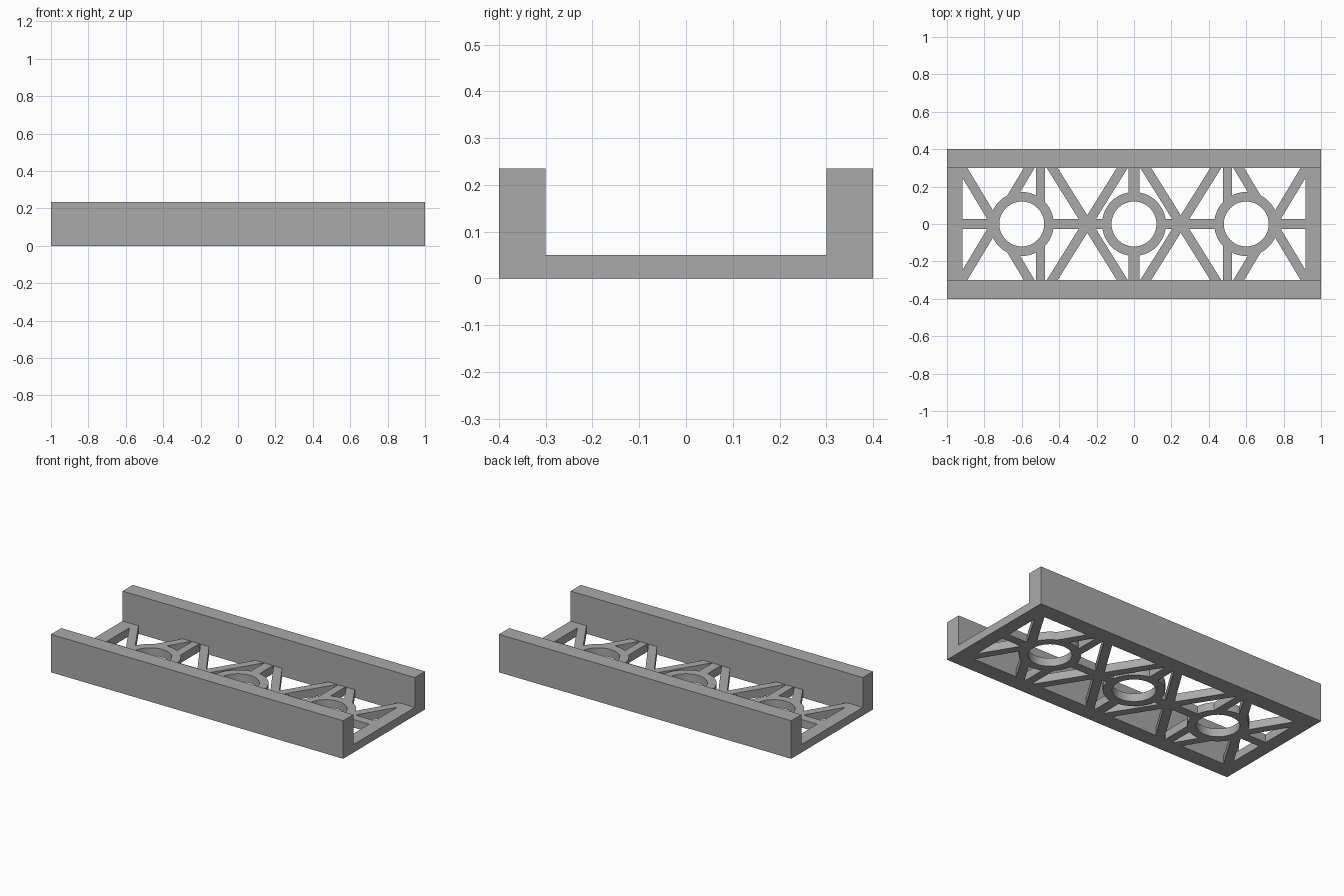
import bpy, bmesh, math
from mathutils import Matrix, Vector

if "Cube" in bpy.data.objects:
    bpy.data.objects.remove(bpy.data.objects["Cube"])

FLOOR, RAIL = 0.05, 0.235
RINGS = (-0.6, 0.0, 0.6)

grey = bpy.data.materials.new("plain_grey")
grey.use_nodes = True
colour = (0.4, 0.4, 0.4, 1)
grey.diffuse_color = colour
grey.node_tree.nodes["Principled BSDF"].inputs["Base Color"].default_value = colour


def add_box(bm, centre, size, angle=0):
    m = Matrix.Translation(centre) @ Matrix.Rotation(angle, 4, "Z") @ Matrix.Diagonal((*size, 1))
    bmesh.ops.create_cube(bm, size=1, matrix=m)


def add_disc(bm, x, radius, z0, z1):
    bmesh.ops.create_cone(bm, cap_ends=True, segments=64, radius1=radius, radius2=radius,
                          depth=z1 - z0, matrix=Matrix.Translation((x, 0, (z0 + z1) / 2)))


def add_strut(bm, a, b, width):
    a, b = Vector(a), Vector(b)
    d, mid = b - a, (a + b) / 2
    add_box(bm, (mid.x, mid.y, FLOOR / 2), (d.length, width, FLOOR), math.atan2(d.y, d.x))


def make_object(name, bm):
    mesh = bpy.data.meshes.new(name)
    bm.to_mesh(mesh)
    bm.free()
    mesh.materials.append(grey)
    ob = bpy.data.objects.new(name, mesh)
    bpy.context.collection.objects.link(ob)
    return ob


def apply_boolean(ob, cutter, operation):
    cutter.hide_render = True
    mod = ob.modifiers.new("cut", "BOOLEAN")
    mod.object, mod.operation, mod.solver, mod.use_self = cutter, operation, "EXACT", True
    bpy.context.view_layer.objects.active = ob
    bpy.ops.object.modifier_apply(modifier=mod.name)
    bpy.data.objects.remove(cutter)


# Side rails
for name, side in (("front_rail", -1), ("back_rail", 1)):
    bm = bmesh.new()
    add_box(bm, (0, side * 0.35, RAIL / 2), (2, 0.1, RAIL))
    make_object(name, bm)

# Floor lattice: spine, end bars, cross bars, diagonal braces and rings
bm = bmesh.new()
add_strut(bm, (-1, 0), (1, 0), 0.055)
for x, width in ((-0.9585, 0.083), (-0.5, 0.05), (0, 0.06), (0.5, 0.05), (0.9585, 0.083)):
    add_strut(bm, (x, -0.4), (x, 0.4), width)
for side in (-1, 1):
    for x, half in ((0.25, 0.25), (0.74, 0.24)):
        for slope in (-1, 1):
            add_strut(bm, (side * x - half, -0.4 * slope), (side * x + half, 0.4 * slope), 0.05)
for x in RINGS:
    add_disc(bm, x, 0.171, 0, FLOOR)
floor = make_object("floor_lattice", bm)

# Round openings through the rings
bm = bmesh.new()
for x in RINGS:
    add_disc(bm, x, 0.12, -0.1, 0.2)
apply_boolean(floor, make_object("hole_cutter", bm), "DIFFERENCE")

# Trim the lattice to the space between the rails
bm = bmesh.new()
add_box(bm, (0, 0, 0), (2.2, 0.6, 1))
apply_boolean(floor, make_object("trim_box", bm), "INTERSECT")

bpy.ops.object.select_all(action="DESELECT")
floor.select_set(True)
bpy.context.view_layer.objects.active = floor
bpy.ops.object.shade_smooth_by_angle(angle=math.radians(30))
